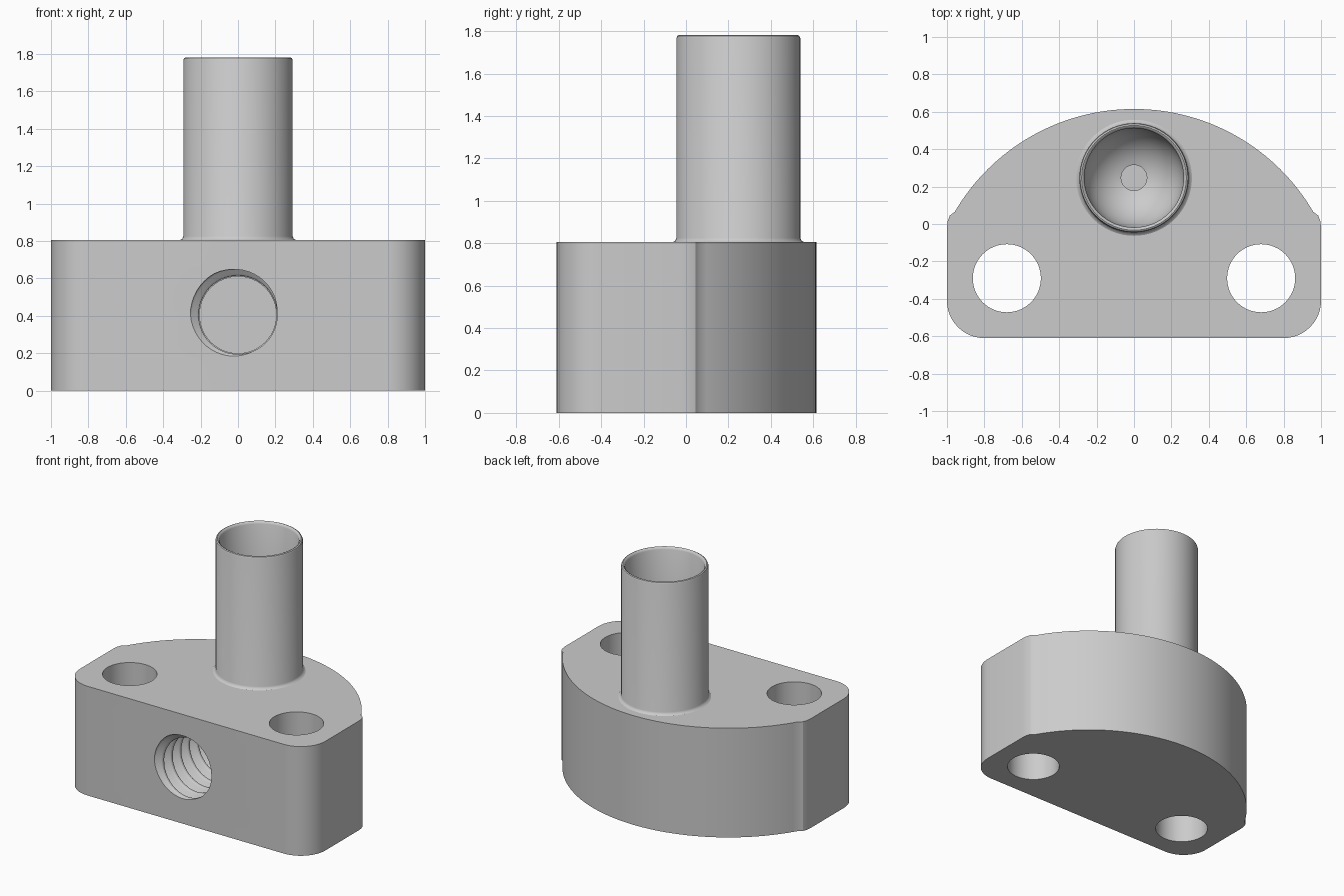
import bpy, bmesh, math
from mathutils import Vector

if "Cube" in bpy.data.objects:
    bpy.data.objects.remove(bpy.data.objects["Cube"])

steel = bpy.data.materials.new("grey_steel")
steel.diffuse_color = (0.6, 0.6, 0.6, 1)
steel.use_nodes = True
steel.node_tree.nodes["Principled BSDF"].inputs["Base Color"].default_value = steel.diffuse_color


def make(name, bm):
    bmesh.ops.recalc_face_normals(bm, faces=bm.faces[:])
    me = bpy.data.meshes.new(name)
    bm.to_mesh(me)
    bm.free()
    ob = bpy.data.objects.new(name, me)
    bpy.context.collection.objects.link(ob)
    me.materials.append(steel)
    return ob


def select(ob):
    bpy.ops.object.select_all(action='DESELECT')
    ob.select_set(True)
    bpy.context.view_layer.objects.active = ob


def smooth(ob, deg):
    select(ob)
    bpy.ops.object.shade_smooth_by_angle(angle=math.radians(deg))


def extrude_outline(name, pts, z0, z1):
    bm = bmesh.new()
    face = bm.faces.new([bm.verts.new((x, y, z0)) for x, y in pts])
    out = bmesh.ops.extrude_face_region(bm, geom=[face])
    bmesh.ops.translate(bm, vec=(0, 0, z1 - z0),
                        verts=[v for v in out['geom'] if isinstance(v, bmesh.types.BMVert)])
    return make(name, bm)


def arc(cx, cy, r, a0, a1, n):
    return [(cx + r * math.cos(math.radians(a0 + (a1 - a0) * i / n)),
             cy + r * math.sin(math.radians(a0 + (a1 - a0) * i / n))) for i in range(n + 1)]


def lathe(name, profile, cx, cy, seg=64):
    bm = bmesh.new()
    vs = [bm.verts.new((r, 0, z)) for r, z in profile]
    es = [bm.edges.new(p) for p in zip(vs, vs[1:])]
    bmesh.ops.spin(bm, geom=vs + es, cent=(0, 0, 0), axis=(0, 0, 1),
                   angle=2 * math.pi, steps=seg, use_duplicate=False)
    bmesh.ops.remove_doubles(bm, verts=bm.verts[:], dist=1e-5)
    bmesh.ops.translate(bm, vec=(cx, cy, 0), verts=bm.verts[:])
    return make(name, bm)


def threaded_cutter(name, y0, y1, z, root=0.21, crest=0.255, pitch=0.1, seg=48, rows=24):
    """Horizontal plug with a helical ridge, closed at both ends."""
    bm = bmesh.new()
    n = round((y1 - y0) / pitch * rows)
    rings = []
    for j in range(n + 1):
        y = y0 + pitch * j / rows
        ring = []
        for i in range(seg):
            a = 2 * math.pi * i / seg
            p = ((y + 0.61) / pitch + (a - math.radians(150)) / (2 * math.pi)) % 1
            d = min(p, 1 - p)
            ridge = min(1, max(0, (0.40 - d) / 0.32))
            r = root + (crest - root) * ridge if j < n - rows // 2 else root - 0.005
            ring.append(bm.verts.new((r * math.cos(a), y, z + r * math.sin(a))))
        rings.append(ring)
    for lo, hi in zip(rings, rings[1:]):
        for i in range(seg):
            k = (i + 1) % seg
            bm.faces.new((lo[i], lo[k], hi[k], hi[i]))
    bm.faces.new(rings[0])
    bm.faces.new(rings[-1])
    return make(name, bm)


def cut(target, cutter):
    mod = target.modifiers.new("cut", 'BOOLEAN')
    mod.operation, mod.solver, mod.object = 'DIFFERENCE', 'EXACT', cutter
    select(target)
    bpy.ops.object.modifier_apply(modifier=mod.name)
    bpy.data.objects.remove(cutter)


# Flange block: rounded front corners, softened shoulders, one wide arc at the back
right = (arc(0.8, -0.41, 0.2, -90, 0, 12)
         + [(1, -0.02), (0.996, 0.015), (0.985, 0.045)])
back = arc(0, -0.495, 1.11, 30.3, 149.7, 64)
left = [(-x, y) for x, y in reversed(right)]
block = extrude_outline("flange_block", right + back + left, 0, 0.805)

# Two vertical bolt holes and the threaded front port
for s in (-1, 1):
    cut(block, extrude_outline("bolt_hole_cutter", arc(0.68 * s, -0.29, 0.182, 0, 354.375, 63), -0.2, 1))
cut(block, threaded_cutter("port_cutter", -0.66, 0.14, 0.405))
smooth(block, 30)

# Hollow tube: weld fillet, rounded lip, bowl-shaped bottom with a small pit
profile = [(0, 0.79), (0.31, 0.79), (0.31, 0.805), (0.298, 0.812), (0.292, 0.825),
           (0.292, 1.768), (0.288, 1.778), (0.28, 1.782), (0.272, 1.778), (0.265, 1.765)]
for i in range(13):
    t = math.radians(75 * i / 12)
    profile.append((0.265 * math.cos(t), 1.12 - 0.27 * math.sin(t)))
profile += [(profile[-1][0], 0.83), (0, 0.83)]
tube = lathe("tube", profile, 0, 0.247)
smooth(tube, 40)
